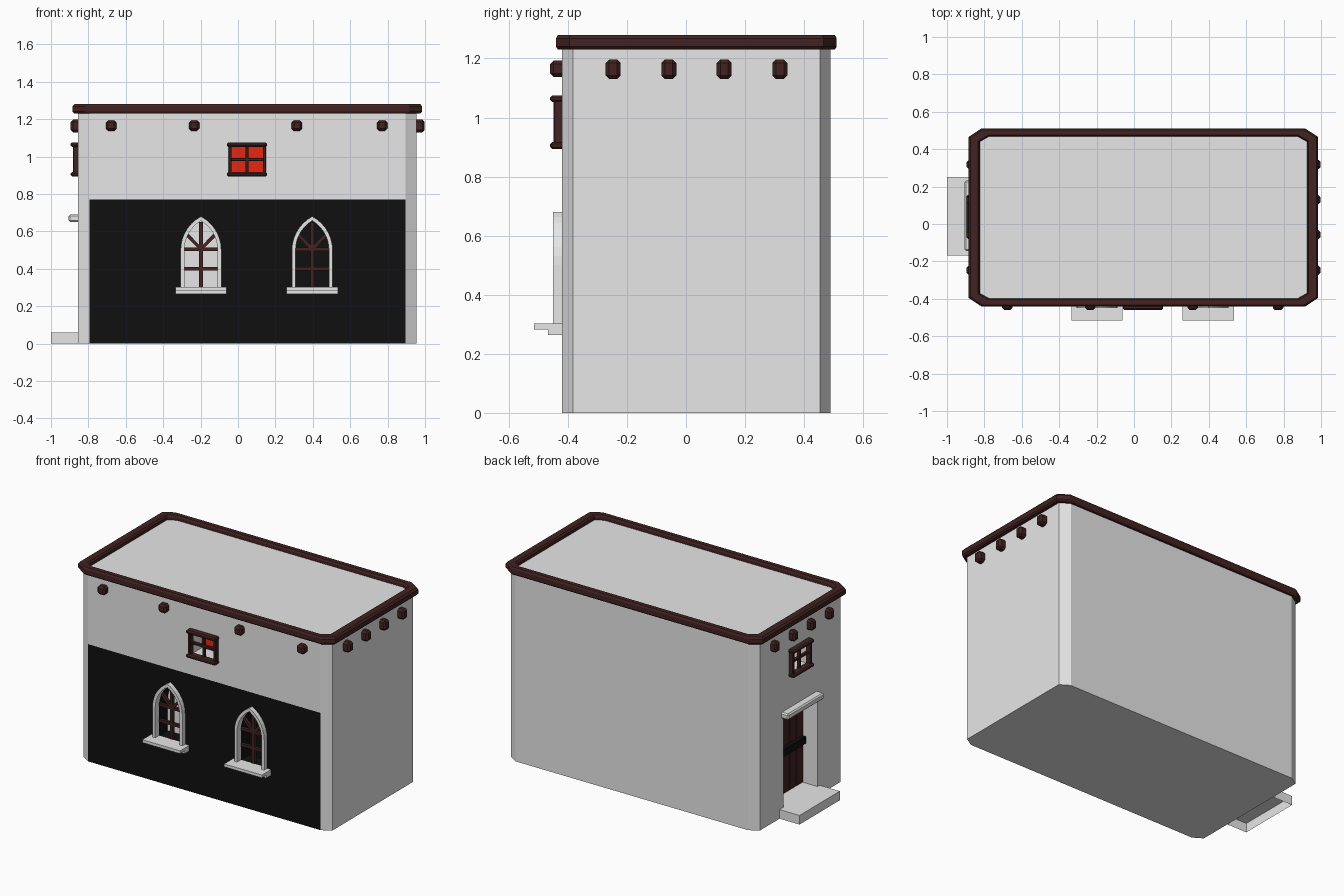
import bpy, bmesh, math
from mathutils import Vector

if "Cube" in bpy.data.objects:
    bpy.data.objects.remove(bpy.data.objects["Cube"], do_unlink=True)


def material(name, rgb):
    m = bpy.data.materials.new(name)
    m.use_nodes = True
    m.diffuse_color = (*rgb, 1)
    m.node_tree.nodes["Principled BSDF"].inputs["Base Color"].default_value = (*rgb, 1)
    return m


PLASTER = material("pale plaster", (0.8, 0.8, 0.8))
BLACK = material("black facade", (0.005, 0.005, 0.005))
WOOD = material("dark brown wood", (0.055, 0.016, 0.016))
RED = material("red pane", (0.8, 0.02, 0.005))

X0, X1, Y0, Y1 = -0.855, 0.955, -0.42, 0.49
TOP, BAND, RECESS = 1.25, 0.77, 0.1
WINDOWS = (-0.198, 0.397)
SPRING, SILL = 0.5, 0.3


def finish(name, bm, *mats):
    bmesh.ops.recalc_face_normals(bm, faces=bm.faces[:])
    me = bpy.data.meshes.new(name)
    bm.to_mesh(me)
    bm.free()
    ob = bpy.data.objects.new(name, me)
    bpy.context.collection.objects.link(ob)
    for m in mats:
        me.materials.append(m)
    return ob


def box(name, lo, hi, mat, bevel=0):
    bm = bmesh.new()
    bmesh.ops.create_cube(bm, size=1)
    for v in bm.verts:
        v.co = [(a + b) / 2 + c * (b - a) for a, b, c in zip(lo, hi, v.co)]
    if bevel:
        bmesh.ops.bevel(bm, geom=bm.edges[:], offset=bevel, segments=1, affect='EDGES')
    return finish(name, bm, mat)


def loft(name, rings, mat, caps=True, closed=False):
    bm = bmesh.new()
    loops = [[bm.verts.new(p) for p in r] for r in rings]
    pairs = list(zip(loops, loops[1:])) + ([(loops[-1], loops[0])] if closed else [])
    for a, b in pairs:
        for i in range(len(a)):
            j = (i + 1) % len(a)
            bm.faces.new((a[i], a[j], b[j], b[i]))
    if caps and not closed:
        bm.faces.new(loops[0])
        bm.faces.new(loops[-1])
    return finish(name, bm, mat)


def footprint(out, z):
    """Rectangle with cut corners, grown outward from the walls."""
    ox, oy = out * 1.1, out * 0.75
    cx, cy = 0.06 + 0.3 * out, 0.037 + 0.3 * out
    a, b, c, d = X0 - ox, X1 + ox, Y0 - oy, Y1 + oy
    return [(a + cx, c, z), (b - cx, c, z), (b, c + cy, z), (b, d - cy, z),
            (b - cx, d, z), (a + cx, d, z), (a, d - cy, z), (a, c + cy, z)]


def arch(cx, w, rise, y, bottom=SILL, n=7):
    """Pointed arch outline in the x-z plane."""
    c = (rise * rise - w * w) / (2 * w)
    top = math.atan2(rise, c)
    right = [(math.cos(top * i / n) * (w + c) - c, math.sin(top * i / n) * (w + c)) for i in range(n)]
    half = [(w, bottom - SPRING)] + right
    pts = half + [(0, rise)] + [(-x, z) for x, z in reversed(half)]
    return [(cx + x, y, SPRING + z) for x, z in pts]


# Walls with cut corners, split at the top of the dark facade
walls = loft("walls", [footprint(0, 0), footprint(0, BAND), footprint(0, TOP)], PLASTER)
for m in (BLACK, RED):
    walls.data.materials.append(m)

# Recesses for door and windows
cutters = [loft("arch_cutter", [arch(c, 0.09, 0.157, Y0 - 0.1), arch(c, 0.09, 0.157, Y0 + RECESS)], PLASTER)
           for c in WINDOWS]
UP_LO, UP_HI, UZ0, UZ1 = -0.037, 0.137, 0.912, 1.06
cutters += [
    box("upper_cutter", (UP_LO, Y0 - 0.1, UZ0), (UP_HI, Y0 + RECESS, UZ1), PLASTER),
    box("side_cutter", (X0 - 0.1, UP_LO, UZ0), (X0 + RECESS, UP_HI, UZ1), PLASTER),
    box("door_cutter", (X0 - 0.1, -0.145, 0.06), (X0 + 0.12, 0.21, 0.65), PLASTER)]
bpy.context.view_layer.objects.active = walls
for c in cutters:
    mod = walls.modifiers.new("cut", 'BOOLEAN')
    mod.operation, mod.solver, mod.object = 'DIFFERENCE', 'EXACT', c
    bpy.ops.object.modifier_apply(modifier=mod.name)
    bpy.data.objects.remove(c, do_unlink=True)

# Wall colours by position
for p in walls.data.polygons:
    c, n = p.center, p.normal
    p.material_index = 0
    in_front = c.y < Y0 + RECESS + 0.01 and X0 + 0.06 < c.x < X1 - 0.06 and c.z > 0.01
    back = c.y > Y0 + RECESS - 0.005 and n.y < -0.9
    if in_front and c.z < BAND - 0.01 and c.x > X0 + 0.13:
        p.material_index = 0 if back and c.x < 0.1 else 1
    elif in_front and back and c.z > BAND:
        p.material_index = 2
    elif n.x < -0.9 and c.x > X0 + 0.05 and c.z > BAND:
        p.material_index = 2

# Wooden roof rim
rim = [(-0.028, 1.24), (-0.02, 1.23), (0.018, 1.23), (0.027, 1.24),
       (0.027, 1.268), (0.018, 1.28), (-0.02, 1.28), (-0.028, 1.268)]
loft("roof_rim", [footprint(o, z) for o, z in rim], WOOD, closed=True)

# Beam ends
for i, x in enumerate((-0.678, -0.235, 0.315, 0.77)):
    box(f"front_beam_{i}", (x - 0.028, Y0 - 0.04, 1.137), (x + 0.028, Y0 + 0.02, 1.193), WOOD, 0.012)
for i, y in enumerate((-0.247, -0.058, 0.129, 0.318)):
    for side, a, b in (("right", X0 - 0.04, X0 + 0.02), ("left", X1 - 0.02, X1 + 0.043)):
        box(f"{side}_beam_{i}", (a, y - 0.025, 1.13), (b, y + 0.025, 1.197), WOOD, 0.012)


# Square upper windows on the front and on the door side
def upper_window(prefix, place):
    def bar(name, u0, u1, z0, z1, d0, d1, bevel):
        lo, hi = place(u0, d0, z0), place(u1, d1, z1)
        box(f"{prefix}_{name}", [min(a, b) for a, b in zip(lo, hi)],
            [max(a, b) for a, b in zip(lo, hi)], WOOD, bevel)
    bar("top_rail", -0.06, 0.156, 1.052, 1.075, -0.01, 0.04, 0.007)
    bar("bottom_rail", -0.06, 0.156, 0.894, 0.917, -0.01, 0.04, 0.007)
    bar("post_a", -0.052, -0.034, 0.91, 1.06, -0.01, 0.028, 0.004)
    bar("post_b", 0.133, 0.151, 0.91, 1.06, -0.01, 0.028, 0.004)
    bar("mullion", 0.041, 0.057, 0.91, 1.06, -0.01, 0.012, 0.003)
    bar("crossbar", -0.04, 0.14, 0.977, 0.993, -0.01, 0.012, 0.003)


upper_window("front_window", lambda u, d, z: (u, Y0 - d, z))
upper_window("side_window", lambda u, d, z: (X0 - d, u, z))

# Pointed windows with stone surround, stepped sill and wooden bars
for k, c in enumerate(WINDOWS):
    front, back = Y0 - 0.03, Y0 + 0.01
    loft(f"arch_surround_{k}", [arch(c, 0.109, 0.18, back), arch(c, 0.109, 0.18, front),
                                arch(c, 0.089, 0.157, front), arch(c, 0.089, 0.157, back)],
         PLASTER, closed=True)
    box(f"sill_slab_{k}", (c - 0.137, Y0 - 0.095, 0.283), (c + 0.137, Y0 + 0.01, 0.302), PLASTER)
    box(f"sill_base_{k}", (c - 0.137, Y0 - 0.048, 0.264), (c + 0.137, Y0 + 0.01, 0.283), PLASTER)
    y0, y1 = Y0 + 0.01, Y0 + 0.03
    box(f"arch_mullion_{k}", (c - 0.01, y0, SILL), (c + 0.01, y1, 0.65), WOOD)
    for z in (0.4, 0.505):
        box(f"arch_crossbar_{k}", (c - 0.092, y0, z - 0.009), (c + 0.092, y1, z + 0.009), WOOD)
    for s in (-1, 1):
        ray = box(f"arch_ray_{k}", (-0.009, y0, 0), (0.009, y1, 0.108), WOOD)
        ray.location = (c, 0, 0.505)
        ray.rotation_euler.y = s * math.radians(44)

# Recessed plank door with an iron band
planks, d0, d1 = 5, -0.145, 0.21
w = (d1 - d0) / planks
for i in range(planks):
    box(f"door_plank_{i}", (X0 + 0.105, d0 + i * w, 0.06), (X0 + 0.125, d0 + (i + 1) * w, 0.65), WOOD, 0.004)
box("door_band", (X0 + 0.075, d0 + 0.01, 0.325), (X0 + 0.107, d1 - 0.005, 0.375), BLACK, 0.004)

# Door lintel and hollow step
box("door_lintel", (X0 - 0.05, -0.145, 0.65), (X0 + 0.01, 0.232, 0.69), PLASTER, 0.008)
step = box("door_step", (-1, -0.168, 0), (X0, 0.25, 0.06), PLASTER)
bm = bmesh.new()
bm.from_mesh(step.data)
bmesh.ops.delete(bm, geom=[f for f in bm.faces if f.normal.z < -0.9], context='FACES')
bm.to_mesh(step.data)
bm.free()
